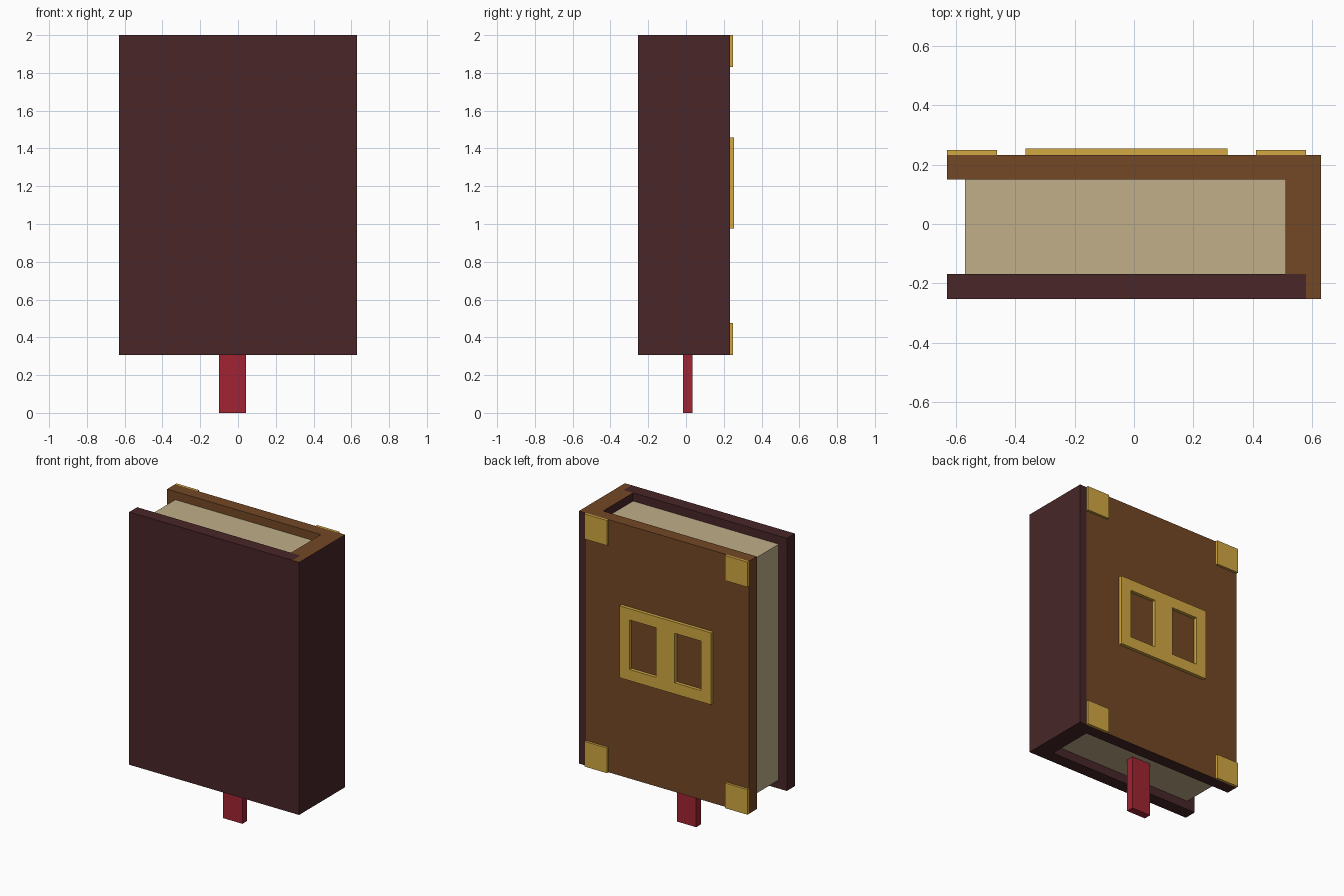
import bpy
import bmesh

cube = bpy.data.objects.get("Cube")
if cube:
    bpy.data.objects.remove(cube, do_unlink=True)


def material(name, rgb):
    """Flat material from 0-255 display values, converted to linear."""
    lin = [((c / 255 + 0.055) / 1.055) ** 2.4 for c in rgb]
    m = bpy.data.materials.new(name)
    m.use_nodes = True
    m.diffuse_color = (*lin, 1)
    bsdf = m.node_tree.nodes["Principled BSDF"]
    bsdf.inputs["Base Color"].default_value = (*lin, 1)
    bsdf.inputs["Roughness"].default_value = 0.9
    return m


MAROON = material("dark maroon leather", (72, 38, 40))
BROWN = material("brown leather", (116, 72, 38))
PAPER = material("aged paper", (192, 175, 137))
GOLD = material("gold", (210, 168, 66))
RED = material("red ribbon", (160, 36, 50))


def prism(name, outline, z0, z1, *mats):
    """Extrude an xy outline from z0 to z1."""
    bm = bmesh.new()
    base = bm.faces.new([bm.verts.new((x, y, z0)) for x, y in outline])
    top = bmesh.ops.extrude_face_region(bm, geom=[base])["geom"]
    verts = [g for g in top if isinstance(g, bmesh.types.BMVert)]
    bmesh.ops.translate(bm, verts=verts, vec=(0, 0, z1 - z0))
    bmesh.ops.recalc_face_normals(bm, faces=bm.faces)
    mesh = bpy.data.meshes.new(name)
    bm.to_mesh(mesh)
    bm.free()
    for m in mats:
        mesh.materials.append(m)
    obj = bpy.data.objects.new(name, mesh)
    bpy.context.collection.objects.link(obj)
    return obj


def box(name, x, y, z, *mats):
    outline = [(x[0], y[0]), (x[1], y[0]), (x[1], y[1]), (x[0], y[1])]
    return prism(name, outline, *z, *mats)


def paint(obj, direction, index):
    """Give faces pointing along a direction another material."""
    for p in obj.data.polygons:
        if sum(a * b for a, b in zip(p.normal, direction)) > 0.5:
            p.material_index = index


# Main levels shared by the parts
LEFT, HINGE, SPINE_IN, RIGHT = -0.63, 0.58, 0.51, 0.63
FRONT, FRONT_IN, BACK_IN, BACK = -0.253, -0.168, 0.15, 0.233
BOTTOM, TOP = 0.307, 2.0

# Covers
box("front_cover", (LEFT, HINGE), (FRONT, FRONT_IN), (BOTTOM, TOP), MAROON)
back_cover = box("back_cover", (LEFT, HINGE), (BACK_IN, BACK), (BOTTOM, TOP), BROWN, MAROON)
paint(back_cover, (0, 0, -1), 1)

# Spine, stepped around the cover ends
spine = prism("spine", [(RIGHT, FRONT), (RIGHT, BACK), (HINGE, BACK), (HINGE, BACK_IN),
                        (SPINE_IN, BACK_IN), (SPINE_IN, FRONT_IN),
                        (HINGE, FRONT_IN), (HINGE, FRONT)], BOTTOM, TOP, MAROON, BROWN)
paint(spine, (0, 0, 1), 1)

# Pages and ribbon
box("pages", (-0.57, SPINE_IN), (FRONT_IN, BACK_IN), (0.365, 1.945), PAPER)
box("ribbon_bookmark", (-0.1, 0.043), (-0.015, 0.035), (0, 0.4), RED)

# Corner guards
SIZE = 0.168
for side, x in (("right", LEFT), ("left", HINGE - SIZE)):
    for level, z in (("lower", BOTTOM), ("upper", TOP - SIZE)):
        box(f"{level}_{side}_corner_guard", (x, x + SIZE), (BACK, 0.249), (z, z + SIZE), GOLD)

# Cover plate with two windows, built as rails and posts
X0, X1, Z0, Z1, RIM = -0.365, 0.315, 0.975, 1.457, 0.075
MID = (X0 + X1) / 2
DEPTH = (BACK, 0.255)
box("plate_lower_rail", (X0, X1), DEPTH, (Z0, Z0 + RIM), GOLD)
box("plate_upper_rail", (X0, X1), DEPTH, (Z1 - RIM, Z1), GOLD)
for name, a, b in (("right", X0, X0 + RIM), ("middle", MID - 0.07, MID + 0.07),
                   ("left", X1 - RIM, X1)):
    box(f"plate_{name}_post", (a, b), DEPTH, (Z0 + RIM, Z1 - RIM), GOLD)
